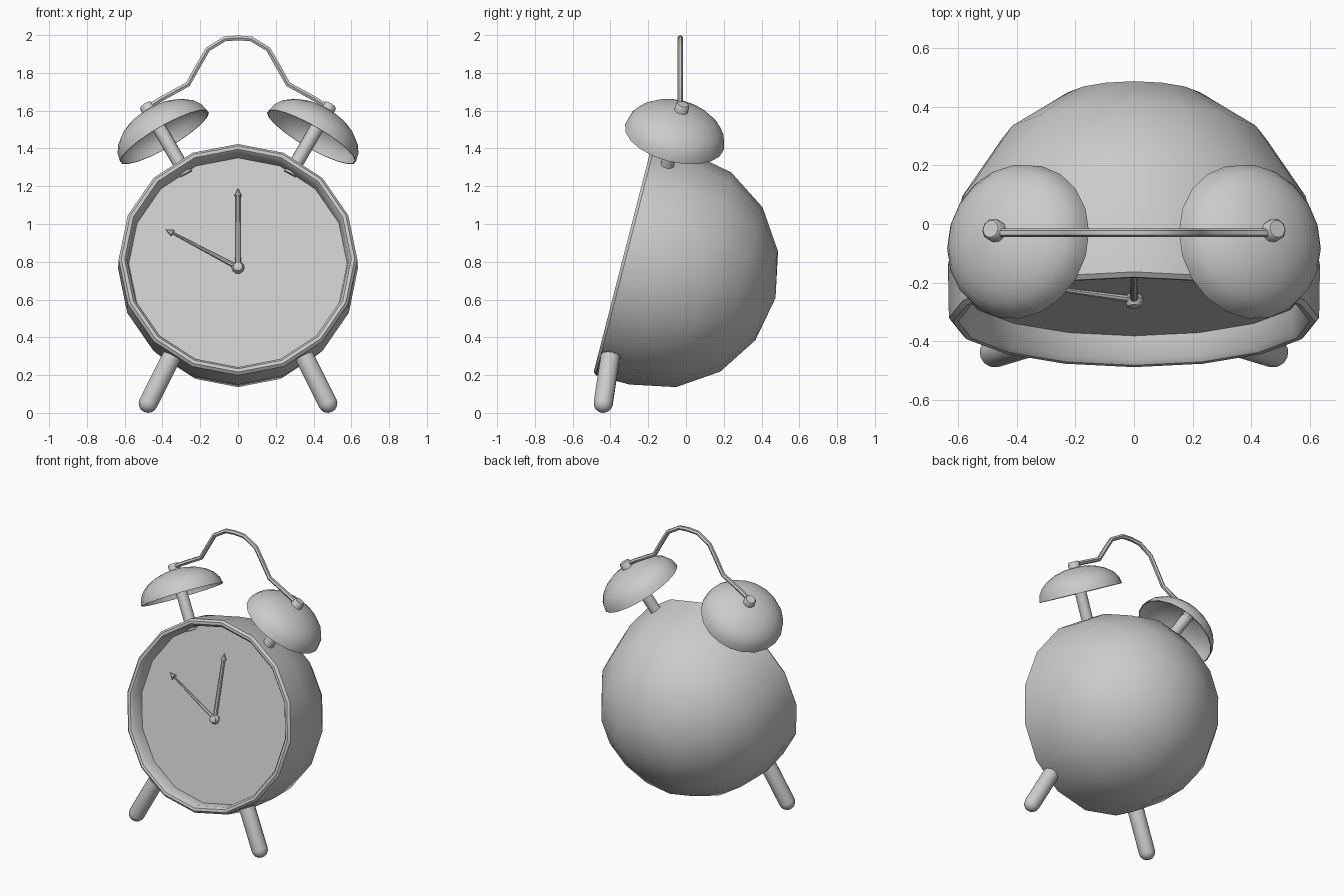
import bpy
import bmesh
from math import sin, cos, pi, radians
from mathutils import Matrix, Vector

cube = bpy.data.objects.get("Cube")
if cube:
    bpy.data.objects.remove(cube, do_unlink=True)

GREY = (0.6, 0.6, 0.6, 1)
metal = bpy.data.materials.new("plain grey")
metal.use_nodes = True
metal.diffuse_color = GREY
metal.node_tree.nodes["Principled BSDF"].inputs["Base Color"].default_value = GREY

# Tilted clock frame: x across, y up the dial, z out of the dial
TILT = Matrix.Translation((0, -0.335, 0.815)) @ Matrix.Rotation(radians(75.6), 4, "X")


def finish(obj):
    obj.data.materials.append(metal)
    bpy.ops.object.select_all(action="DESELECT")
    obj.select_set(True)
    bpy.context.view_layer.objects.active = obj
    bpy.ops.object.shade_smooth_by_angle(angle=radians(40))


def lathe(name, profile, sides, matrix):
    """Revolve (radius, height) points about local z; radius 0 makes a pole."""
    bm = bmesh.new()
    rings = []
    for r, h in profile:
        if r == 0:
            rings.append([bm.verts.new((0, 0, h))] * sides)
        else:
            rings.append([bm.verts.new((r * cos(2 * pi * i / sides), r * sin(2 * pi * i / sides), h))
                          for i in range(sides)])
    for a, b in zip(rings, rings[1:]):
        for i in range(sides):
            j = (i + 1) % sides
            corners = list(dict.fromkeys((a[i], a[j], b[j], b[i])))
            bm.faces.new(corners)
    bmesh.ops.recalc_face_normals(bm, faces=bm.faces)
    mesh = bpy.data.meshes.new(name)
    bm.to_mesh(mesh)
    bm.free()
    obj = bpy.data.objects.new(name, mesh)
    obj.matrix_world = matrix
    bpy.context.collection.objects.link(obj)
    finish(obj)


def along(start, end):
    """Matrix that puts local z on the line from start to end."""
    start, end = Vector(start), Vector(end)
    turn = (end - start).to_track_quat("Z", "Y").to_matrix().to_4x4()
    return Matrix.Translation(start) @ turn


def arc(radius, height, base, steps):
    """Quarter ellipse from the rim up to the pole."""
    pts = [(radius * cos(k * pi / 2 / steps), base + height * sin(k * pi / 2 / steps))
           for k in range(steps)]
    return pts + [(0, base + height)]


# Body: round back, short straight side, rounded lip, recessed dial
back = [(r, -h) for r, h in reversed(arc(0.635, 0.635, 0.2, 4))]
lip = [(0.632, -0.015), (0.618, 0), (0.6, -0.002), (0.586, -0.02), (0.578, -0.1), (0, -0.1)]
lathe("clock_body", back + lip, 16, TILT)

# Hub and hands
HUB = Vector((0, -0.025, -0.086))
ball = [(0, -0.034)] + [(0.034 * cos(a), 0.034 * sin(a)) for a in (-pi / 4, 0, pi / 4)] + [(0, 0.034)]
lathe("hand_hub", ball, 10, TILT @ Matrix.Translation(HUB))


def hand(name, dx, dy, base, tip):
    length = Vector((dx, dy)).length
    neck = length - 0.045
    shape = [(0, 0), (base, 0), (tip, neck), (0.02, neck), (0, length)]
    lathe(name, shape, 8, TILT @ along(HUB, HUB + Vector((dx, dy, 0))))


hand("upright_hand", 0, 0.435, 0.015, 0.012)
hand("slanted_hand", -0.385, 0.21, 0.013, 0.006)

# Bells with posts and knobs, and feet, on both sides
for side, label in ((1, "left"), (-1, "right")):
    out = Vector((side * sin(radians(29.3)), cos(radians(29.3)), 0))
    origin = Vector((0, 0, -0.105))
    spoke = TILT @ along(origin, origin + out)
    shell = arc(0.264, 0.16, 0.795, 6)[::-1] + arc(0.27, 0.168, 0.795, 6)
    lathe(label + "_bell", shell, 20, spoke)
    lathe(label + "_bell_post", [(0, 0.56), (0.037, 0.56), (0.037, 0.955), (0, 0.955)], 10, spoke)
    lathe(label + "_bell_knob", [(0, 0.93), (0.038, 0.93), (0.038, 0.99), (0.03, 1.0), (0, 1.0)], 10, spoke)

    top, foot = Vector((side * 0.35, -0.4, 0.3)), Vector((side * 0.475, -0.438, 0.052))
    length = (foot - top).length
    lathe(label + "_foot", [(0, 0), (0.052, 0)] + arc(0.052, 0.052, length, 4), 12, along(top, foot))

# Carrying handle
half = [(0.465, 1.625), (0.41, 1.66), (0.265, 1.74), (0.215, 1.83), (0.16, 1.925), (0.07, 1.98)]
path = [(-x, z) for x, z in half] + [(0, 1.985)] + half[::-1]
curve = bpy.data.curves.new("handle", "CURVE")
curve.dimensions = "3D"
curve.bevel_depth = 0.015
curve.bevel_resolution = 1
curve.use_fill_caps = True
spline = curve.splines.new("POLY")
spline.points.add(len(path) - 1)
for point, (x, z) in zip(spline.points, path):
    point.co = (x, -0.03, z, 1)
handle = bpy.data.objects.new("handle", curve)
bpy.context.collection.objects.link(handle)
bpy.ops.object.select_all(action="DESELECT")
handle.select_set(True)
bpy.context.view_layer.objects.active = handle
bpy.ops.object.convert(target="MESH")
finish(bpy.context.view_layer.objects.active)
